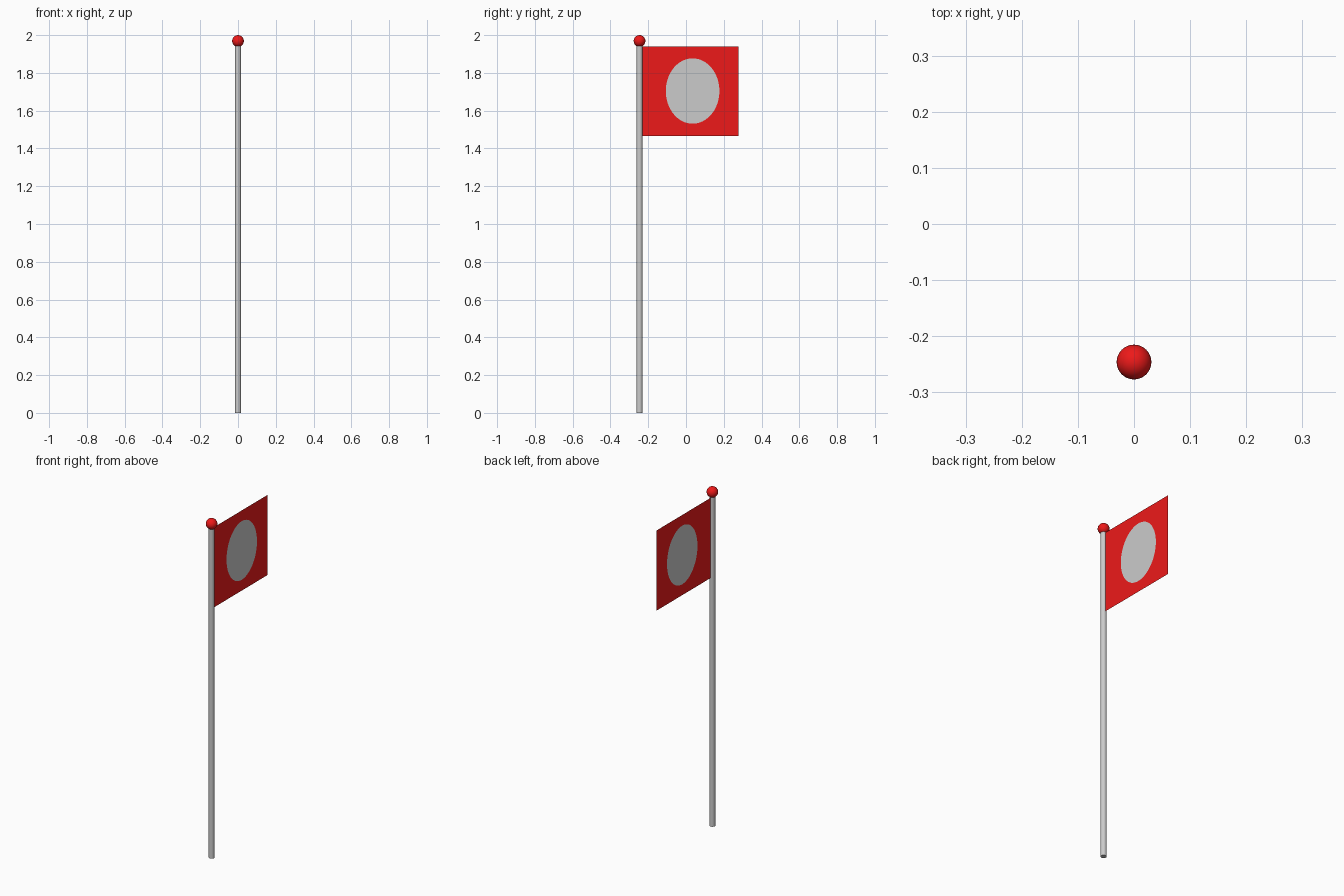
import bpy, bmesh, math

if "Cube" in bpy.data.objects:
    bpy.data.objects.remove(bpy.data.objects["Cube"])

POLE_Y = -0.246


def material(name, color):
    mat = bpy.data.materials.new(name)
    mat.diffuse_color = color
    mat.use_nodes = True
    mat.node_tree.nodes["Principled BSDF"].inputs["Base Color"].default_value = mat.diffuse_color
    return mat


red = material("red", (0.85, 0.01, 0.01, 1))


def smooth(obj):
    bpy.ops.object.shade_smooth_by_angle(angle=math.radians(40))
    return obj


def flat_object(name, bm, mat=None):
    mesh = bpy.data.meshes.new(name)
    bm.to_mesh(mesh)
    bm.free()
    obj = bpy.data.objects.new(name, mesh)
    bpy.context.collection.objects.link(obj)
    if mat:
        mesh.materials.append(mat)
    return obj


# Pole
bpy.ops.mesh.primitive_cylinder_add(vertices=24, radius=0.016, depth=1.96,
                                    location=(0, POLE_Y, 0.98))
pole = smooth(bpy.context.object)
pole.name = "pole"

# Ball on top of the pole
bpy.ops.mesh.primitive_uv_sphere_add(segments=32, ring_count=16, radius=0.031,
                                     location=(0, POLE_Y, 1.969))
ball = smooth(bpy.context.object)
ball.name = "pole_ball"
ball.data.materials.append(red)

# Flag outline and emblem ellipse, matched point for point
y0, y1, z0, z1 = -0.235, 0.277, 1.467, 1.94
corners = [(y0, z0), (y1, z0), (y1, z1), (y0, z1)]
STEPS = 16
N = 4 * STEPS
outer, inner = [], []
for i in range(N):
    side, t = i // STEPS, (i % STEPS) / STEPS
    a, b = corners[side], corners[(side + 1) % 4]
    outer.append((0, a[0] + (b[0] - a[0]) * t, a[1] + (b[1] - a[1]) * t))
    ang = math.tau * i / N - 0.75 * math.pi
    inner.append((0, 0.035 + 0.142 * math.cos(ang), 1.704 + 0.173 * math.sin(ang)))

# Flag cloth around the emblem
bm = bmesh.new()
vo = [bm.verts.new(p) for p in outer]
vi = [bm.verts.new(p) for p in inner]
for i in range(N):
    j = (i + 1) % N
    bm.faces.new((vo[i], vo[j], vi[j], vi[i]))
flat_object("flag_cloth", bm, red)

# Plain oval in the middle of the flag
bm = bmesh.new()
bm.faces.new([bm.verts.new(p) for p in inner])
flat_object("flag_oval", bm)
